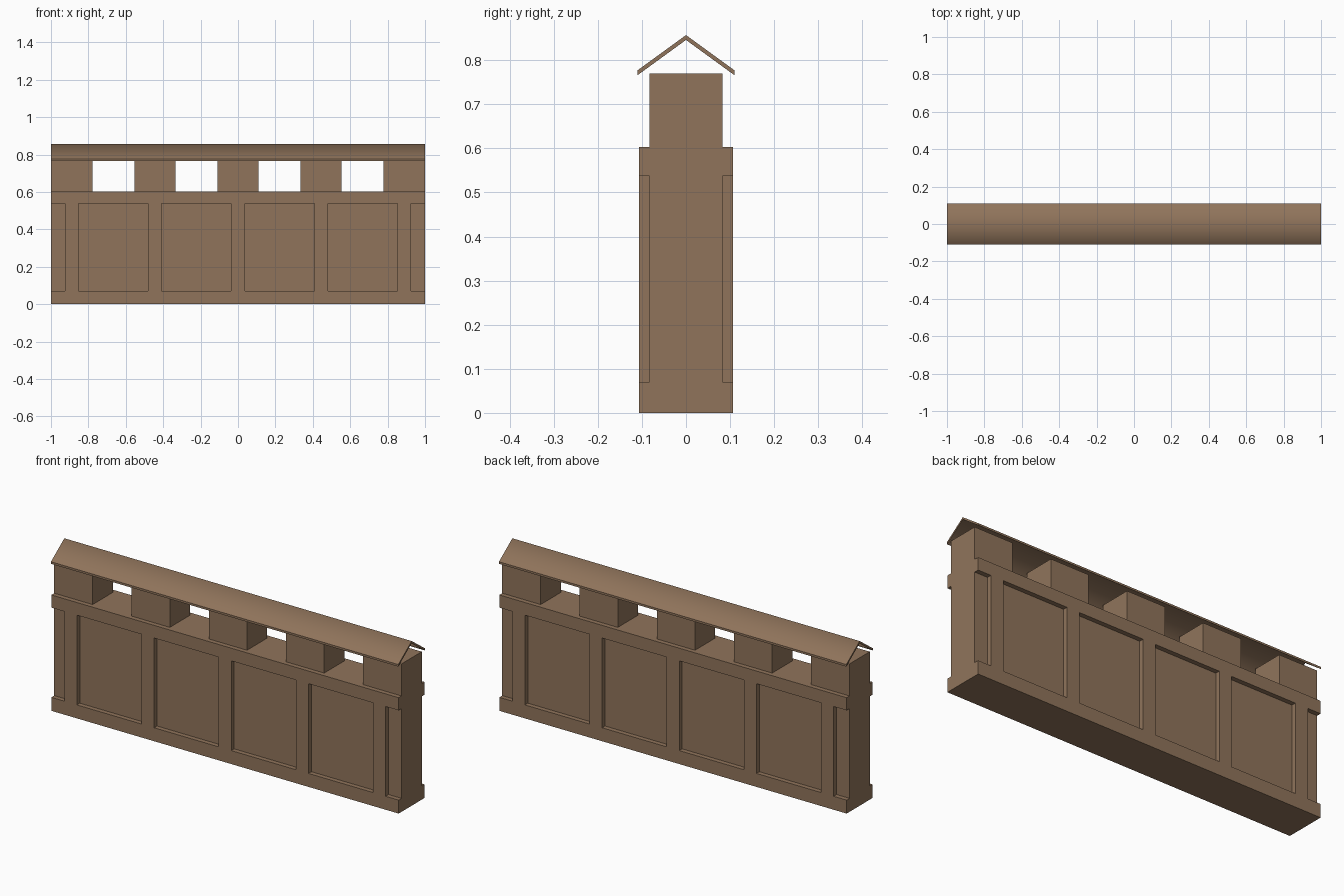
import bpy
import bmesh

if "Cube" in bpy.data.objects:
    bpy.data.objects.remove(bpy.data.objects["Cube"])

PITCH = 4 / 9          # bay spacing along the wall
OUTER, INNER = 0.107, 0.083   # half depth of the frame and of the recessed panels
BASE_TOP, PIER_TOP = 0.603, 0.77

brown = bpy.data.materials.new("warm_brown")
brown.diffuse_color = (0.28, 0.175, 0.105, 1)
brown.use_nodes = True
brown.node_tree.nodes["Principled BSDF"].inputs["Base Color"].default_value = brown.diffuse_color


def make_object(name, bm):
    bmesh.ops.recalc_face_normals(bm, faces=bm.faces)
    mesh = bpy.data.meshes.new(name)
    bm.to_mesh(mesh)
    bm.free()
    mesh.materials.append(brown)
    obj = bpy.data.objects.new(name, mesh)
    bpy.context.collection.objects.link(obj)
    return obj


def extrude_profile(name, profile):
    """Sweep a (y, z) outline along x from -1 to 1."""
    bm = bmesh.new()
    face = bm.faces.new([bm.verts.new((-1, y, z)) for y, z in profile])
    moved = bmesh.ops.extrude_face_region(bm, geom=[face], use_keep_orig=True)["geom"]
    bmesh.ops.translate(bm, vec=(2, 0, 0),
                        verts=[v for v in moved if isinstance(v, bmesh.types.BMVert)])
    return make_object(name, bm)


def add_box(bm, x0, x1, y0, y1, z0, z1):
    verts = bmesh.ops.create_cube(bm, size=1)["verts"]
    for v in verts:
        v.co = ((x0 + x1) / 2 + v.co.x * (x1 - x0),
                (y0 + y1) / 2 + v.co.y * (y1 - y0),
                (z0 + z1) / 2 + v.co.z * (z1 - z0))


# Wall: stepped cross-section, wide below and narrower at the piers
half = [(OUTER, 0), (OUTER, BASE_TOP), (INNER, BASE_TOP), (INNER, PIER_TOP)]
wall = extrude_profile("wall", half + [(-y, z) for y, z in reversed(half)])

# Cutters: recessed panels on both sides (open at the ends) and upper openings
bm = bmesh.new()
for i in range(-3, 3):
    mid = (i + 0.5) * PITCH
    for s in (-1, 1):
        y0, y1 = sorted((s * INNER, s * 0.2))
        add_box(bm, mid - 0.186, mid + 0.186, y0, y1, 0.07, 0.537)
for i in range(-2, 2):
    mid = (i + 0.5) * PITCH
    add_box(bm, mid - 0.112, mid + 0.112, -0.2, 0.2, BASE_TOP, 0.9)
cutter = make_object("wall_cutter", bm)
cutter.hide_render = True

cut = wall.modifiers.new("cut", "BOOLEAN")
cut.object = cutter
cut.operation = "DIFFERENCE"
cut.solver = "EXACT"
bpy.context.view_layer.objects.active = wall
bpy.ops.object.modifier_apply(modifier=cut.name)
bpy.data.objects.remove(cutter)

# Roof: thin folded sheet, shaded smoothly over the ridge
roof = extrude_profile("roof", [(-0.11, 0.766), (-0.11, 0.777), (0, 0.857),
                                (0.11, 0.777), (0.11, 0.766), (0, 0.846)])
bm = bmesh.new()
bm.from_mesh(roof.data)
for f in bm.faces:
    f.smooth = abs(f.normal.z) > 0.3
for e in bm.edges:
    e.smooth = all(abs(v.co.y) < 0.001 for v in e.verts) and all(f.smooth for f in e.link_faces)
bm.to_mesh(roof.data)
bm.free()
